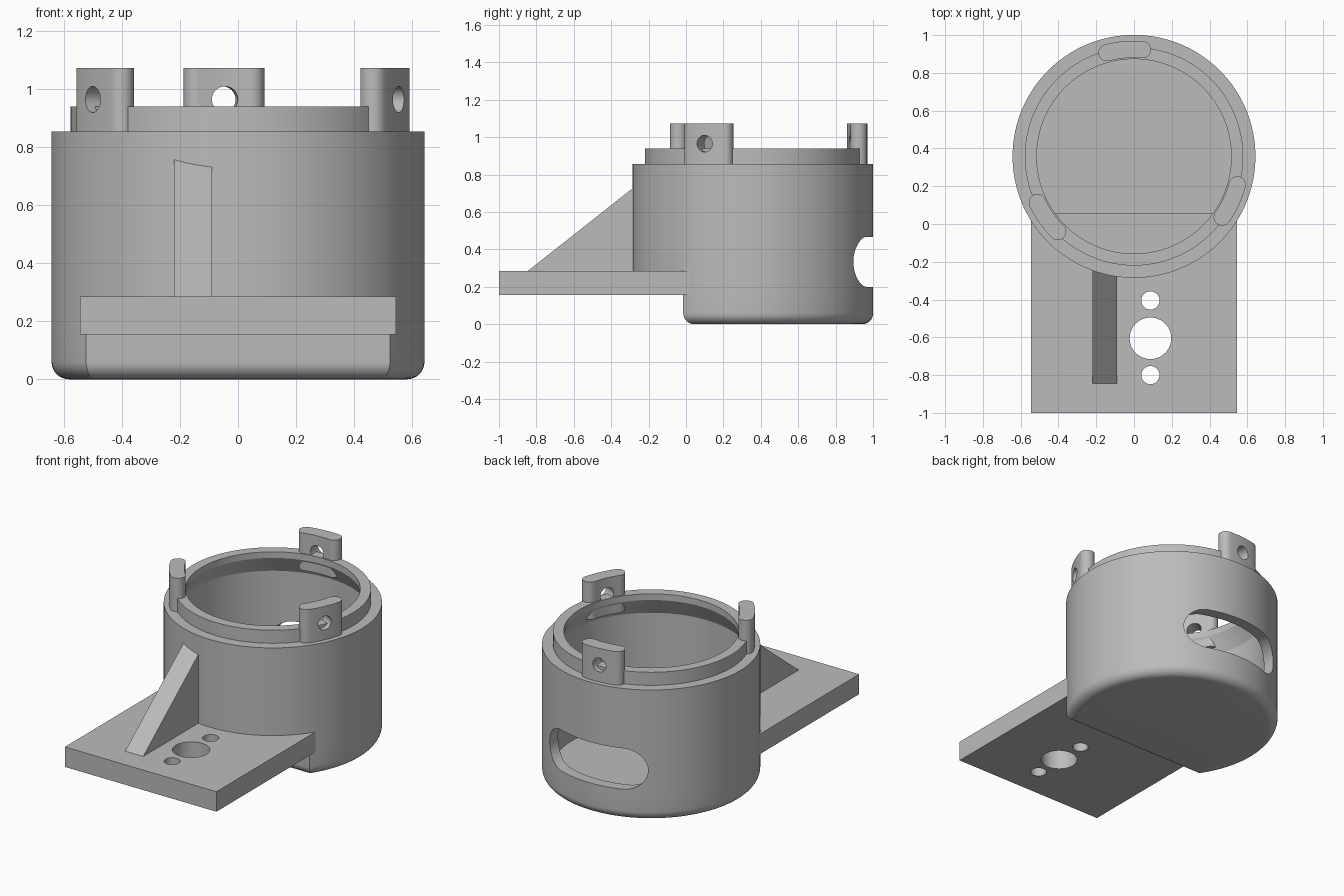
import bpy, bmesh
from math import sin, cos, pi, asin, radians
from mathutils import Matrix, Vector

if "Cube" in bpy.data.objects:
    bpy.data.objects.remove(bpy.data.objects["Cube"], do_unlink=True)

grey = bpy.data.materials.new("plain grey")
grey.use_nodes = True
grey.diffuse_color = (0.5, 0.5, 0.5, 1)
grey.node_tree.nodes["Principled BSDF"].inputs["Base Color"].default_value = grey.diffuse_color

CY = 0.358          # centre of the round housing along y
R = 0.643           # housing radius
FLAT = -0.015       # front flat of the lower housing
WALL = 0.07
PLATE_LOW, PLATE_TOP = 0.155, 0.285


def make(name, bm):
    bmesh.ops.recalc_face_normals(bm, faces=bm.faces)
    mesh = bpy.data.meshes.new(name)
    bm.to_mesh(mesh)
    bm.free()
    mesh.materials.append(grey)
    ob = bpy.data.objects.new(name, mesh)
    bpy.context.collection.objects.link(ob)
    return ob


def loft(name, rings):
    """Skin a stack of equal-length rings and cap both ends."""
    bm = bmesh.new()
    rows = [[bm.verts.new(p) for p in ring] for ring in rings]
    n = len(rows[0])
    for a, b in zip(rows, rows[1:]):
        for i in range(n):
            j = (i + 1) % n
            quad = [a[i], a[j], b[j], b[i]]
            if (a[i].co - b[i].co).length < 1e-6:
                quad.remove(b[i])
            if (a[j].co - b[j].co).length < 1e-6:
                quad.remove(b[j])
            if len(quad) > 2:
                bm.faces.new(quad)
    bm.faces.new(rows[0])
    bm.faces.new(rows[-1])
    bmesh.ops.remove_doubles(bm, verts=bm.verts, dist=1e-6)
    return make(name, bm)


def prism(name, outline, low, high, place=lambda u, v, w: (u, v, w)):
    return loft(name, [[place(u, v, w) for u, v in outline] for w in (low, high)])


def circle(x, y, r, n=48):
    return [(x + r * cos(2 * pi * i / n), y + r * sin(2 * pi * i / n)) for i in range(n)]


def cut(ob, cutter):
    mod = ob.modifiers.new("cut", "BOOLEAN")
    mod.operation, mod.solver, mod.object = "DIFFERENCE", "EXACT", cutter
    bpy.context.view_layer.objects.active = ob
    bpy.ops.object.modifier_apply(modifier="cut")
    bpy.data.objects.remove(cutter, do_unlink=True)


def ring(r, chord, z, flat=False, back=100, front=60):
    """Circle whose front arc can be replaced by a straight chord."""
    a = asin((chord - CY) / r)
    pts = []
    for i in range(back):
        t = a + (pi - 2 * a) * i / back
        pts.append((r * cos(t), CY + r * sin(t), z))
    for i in range(front):
        k = i / front
        t = pi - a + (pi + 2 * a) * k
        if flat:
            pts.append((r * cos(a) * (2 * k - 1), chord, z))
        else:
            pts.append((r * cos(t), CY + r * sin(t), z))
    return pts


# Housing: rounded foot, round wall, stepped lip, undercut and stepped cavity
FILLET = 0.06
rings = []
for i in range(9):
    t = pi / 2 * i / 8
    d = FILLET * (1 - sin(t))
    rings.append(ring(R - d, FLAT + d, FILLET * (1 - cos(t)), True))
rings += [ring(R, FLAT, PLATE_LOW, True), ring(R, FLAT, PLATE_LOW), ring(R, FLAT, 0.855)]
inner = FLAT + WALL
for r, z in ((0.578, 0.855), (0.578, 0.94), (0.515, 0.94), (0.515, 0.9),
             (R - WALL, 0.79), (R - WALL, PLATE_LOW + WALL)):
    rings.append(ring(r, inner, z))
for z in (PLATE_LOW + WALL, WALL):
    rings.append(ring(R - WALL, inner, z, True))
housing = loft("housing", rings)

# Rear cable opening
SLOT_R, SLOT_X, SLOT_Z = 0.133, 0.354, 0.333
slot = []
for side in (1, -1):
    for i in range(25):
        t = -pi / 2 + pi * i / 24
        slot.append((side * (SLOT_X - SLOT_R + SLOT_R * cos(t)), SLOT_Z + side * SLOT_R * sin(t)))
cut(housing, prism("slot_cutter", slot, 0.6, 1.2, lambda u, v, w: (u, w, v)))

# Mounting plate with a concave edge against the housing
HALF = 0.545
seat = R - 0.001
a = asin(HALF / seat)
outline = [(-HALF, -1), (HALF, -1)]
for i in range(49):
    t = a - 2 * a * i / 48
    outline.append((seat * sin(t), CY - seat * cos(t)))
plate = prism("mounting_plate", outline, PLATE_LOW, PLATE_TOP)
for y, r in ((-0.605, 0.11), (-0.405, 0.048), (-0.8, 0.048)):
    cut(plate, prism("hole_cutter", circle(0.087, y, r), 0, 0.5))

# Sloped support rib
rib = prism("support_rib", [(-0.845, PLATE_TOP), (-0.22, PLATE_TOP), (-0.22, 0.778)],
            -0.22, -0.09, lambda u, v, w: (w, u, v))

# Three curved tabs with radial pin holes
TAB_R, TAB_H, SPREAD = 0.567, 0.045, 0.168
tabs = []
for k, name in enumerate(("rear_tab", "right_tab", "left_tab")):
    mid = radians(95 + 120 * k)
    outline = []
    for side in (1, -1):
        for i in range(13):
            t = side * SPREAD * (2 * i / 12 - 1)
            r = TAB_R + side * TAB_H
            outline.append((r * cos(mid + t), CY + r * sin(mid + t)))
        end = mid + side * SPREAD
        for i in range(1, 12):
            t = end + pi * i / 12 + (0 if side > 0 else pi)
            outline.append((TAB_R * cos(end) + TAB_H * cos(t),
                            CY + TAB_R * sin(end) + TAB_H * sin(t)))
    tab = prism(name, outline, 0.83, 1.073)
    turn = Matrix.Rotation(mid, 3, "Z")
    pin = prism("pin_cutter", circle(0, 0.965, 0.045, 32), 0.4, 0.8,
                lambda u, v, w: turn @ Vector((w, u, v)) + Vector((0, CY, 0)))
    cut(tab, pin)
    tabs.append(tab)

# Smooth curved walls, crisp edges
for ob in bpy.context.selected_objects:
    ob.select_set(False)
for ob in [housing, plate, rib] + tabs:
    ob.select_set(True)
bpy.context.view_layer.objects.active = housing
bpy.ops.object.shade_smooth_by_angle(angle=radians(25))
